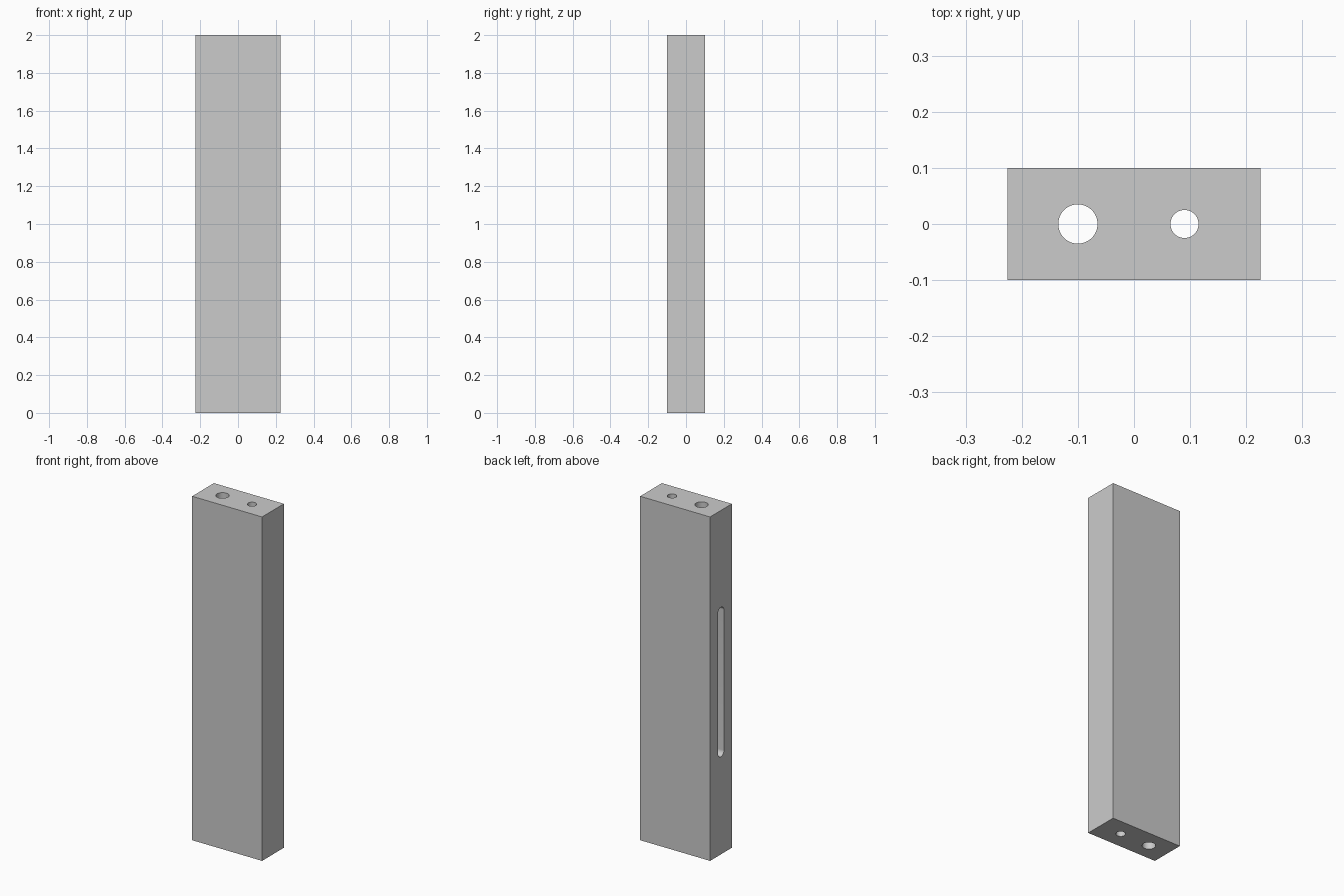
import bpy, bmesh, math
from mathutils import Matrix, Vector

if "Cube" in bpy.data.objects:
    bpy.data.objects.remove(bpy.data.objects["Cube"])

W, D, H = 0.45, 0.20, 2.0
cutters = []


def prism(name, outline, direction):
    """Closed solid made by extruding a planar outline along a direction."""
    bm = bmesh.new()
    face = bm.faces.new([bm.verts.new(p) for p in outline])
    ext = bmesh.ops.extrude_face_region(bm, geom=[face], use_keep_orig=True)
    moved = [g for g in ext["geom"] if isinstance(g, bmesh.types.BMVert)]
    bmesh.ops.translate(bm, verts=moved, vec=Vector(direction))
    bmesh.ops.recalc_face_normals(bm, faces=bm.faces)
    mesh = bpy.data.meshes.new(name)
    bm.to_mesh(mesh)
    bm.free()
    obj = bpy.data.objects.new(name, mesh)
    bpy.context.collection.objects.link(obj)
    return obj


def arc(radius, start, end, steps):
    return [(radius * math.cos(start + (end - start) * i / steps),
             radius * math.sin(start + (end - start) * i / steps))
            for i in range(steps + 1)]


# Rectangular block
block = prism("block", [(-W/2, -D/2, 0), (W/2, -D/2, 0),
                        (W/2, D/2, 0), (-W/2, D/2, 0)], (0, 0, H))

# Two vertical through-bores
for name, x, r in (("large_bore", -0.10, 0.035), ("small_bore", 0.09, 0.025)):
    circle = [(x + a, b, -0.1) for a, b in arc(r, 0, 2 * math.pi, 48)[:-1]]
    cutters.append(prism(name + "_cutter", circle, (0, 0, H + 0.2)))

# Round-ended slot from the left side into the large bore
r, low, high = 0.0275, 0.595, 1.41
slot = [(-0.3, a, high + b) for a, b in arc(r, 0, math.pi, 20)]
slot += [(-0.3, a, low + b) for a, b in arc(r, math.pi, 2 * math.pi, 20)]
cutters.append(prism("slot_cutter", slot, (0.2, 0, 0)))

# Cut the openings
for cutter in cutters:
    mod = block.modifiers.new(cutter.name, 'BOOLEAN')
    mod.operation = 'DIFFERENCE'
    mod.solver = 'EXACT'
    mod.object = cutter
    cutter.hide_render = True
    cutter.hide_set(True)

bpy.context.view_layer.objects.active = block
block.select_set(True)
for mod in list(block.modifiers):
    bpy.ops.object.modifier_apply(modifier=mod.name)
for cutter in cutters:
    bpy.data.objects.remove(cutter)

bpy.ops.object.shade_smooth_by_angle(angle=math.radians(30))
